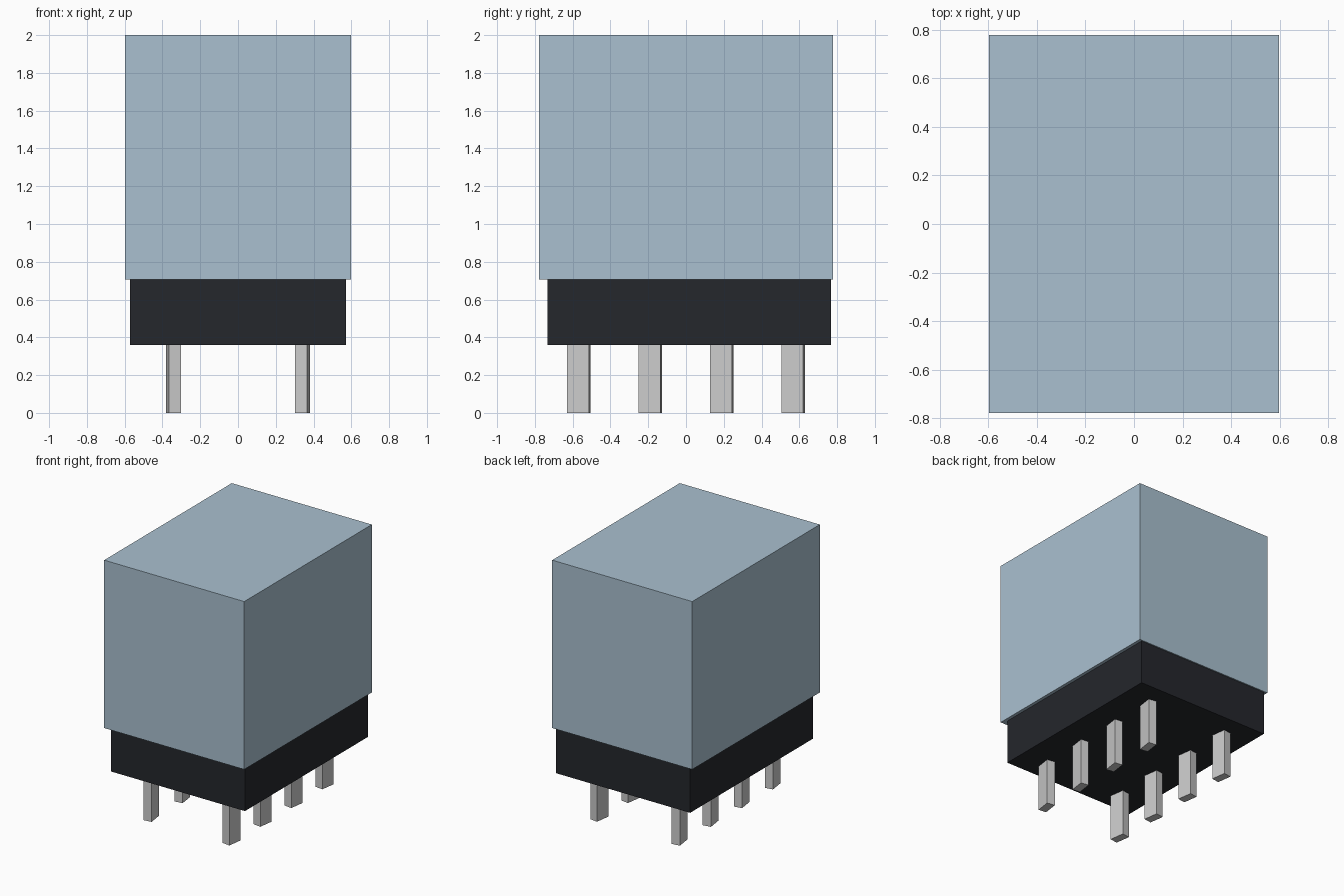
import bpy, math

if "Cube" in bpy.data.objects:
    bpy.data.objects.remove(bpy.data.objects["Cube"])

def material(name, rgb):
    m = bpy.data.materials.new(name)
    m.diffuse_color = (*rgb, 1)
    m.use_nodes = True
    m.node_tree.nodes["Principled BSDF"].inputs["Base Color"].default_value = m.diffuse_color
    return m

def box(name, lo, hi, mat=None, turn=0):
    center = [(a + b) / 2 for a, b in zip(lo, hi)]
    bpy.ops.mesh.primitive_cube_add(size=1, location=center)
    ob = bpy.context.object
    ob.name = name
    ob.scale = [b - a for a, b in zip(lo, hi)]
    bpy.ops.object.transform_apply(location=False, rotation=False, scale=True)
    ob.rotation_euler.z = turn
    if mat:
        ob.data.materials.append(mat)
    return ob

cover_blue = material("cover_blue", (0.40, 0.53, 0.63))
base_black = material("base_black", (0.018, 0.02, 0.025))

# Tall cover, overhanging the base
box("cover", (-0.5975, -0.7775, 0.705), (0.5975, 0.7775, 2.0), cover_blue)

# Base block, set slightly towards the back
box("base", (-0.5725, -0.7325, 0.36), (0.5725, 0.7675, 0.705), base_black)

# Two mirrored rows of flat pins, each turned slightly outwards to the front
W, L = 0.064, 0.117
for side, label in ((-1, "left"), (1, "right")):
    for i in range(4):
        x, y = side * 0.3425, -0.567 + 0.378 * i
        box(f"{label}_pin_{i + 1}", (x - W / 2, y - L / 2, 0),
            (x + W / 2, y + L / 2, 0.36), turn=-side * math.radians(8))
